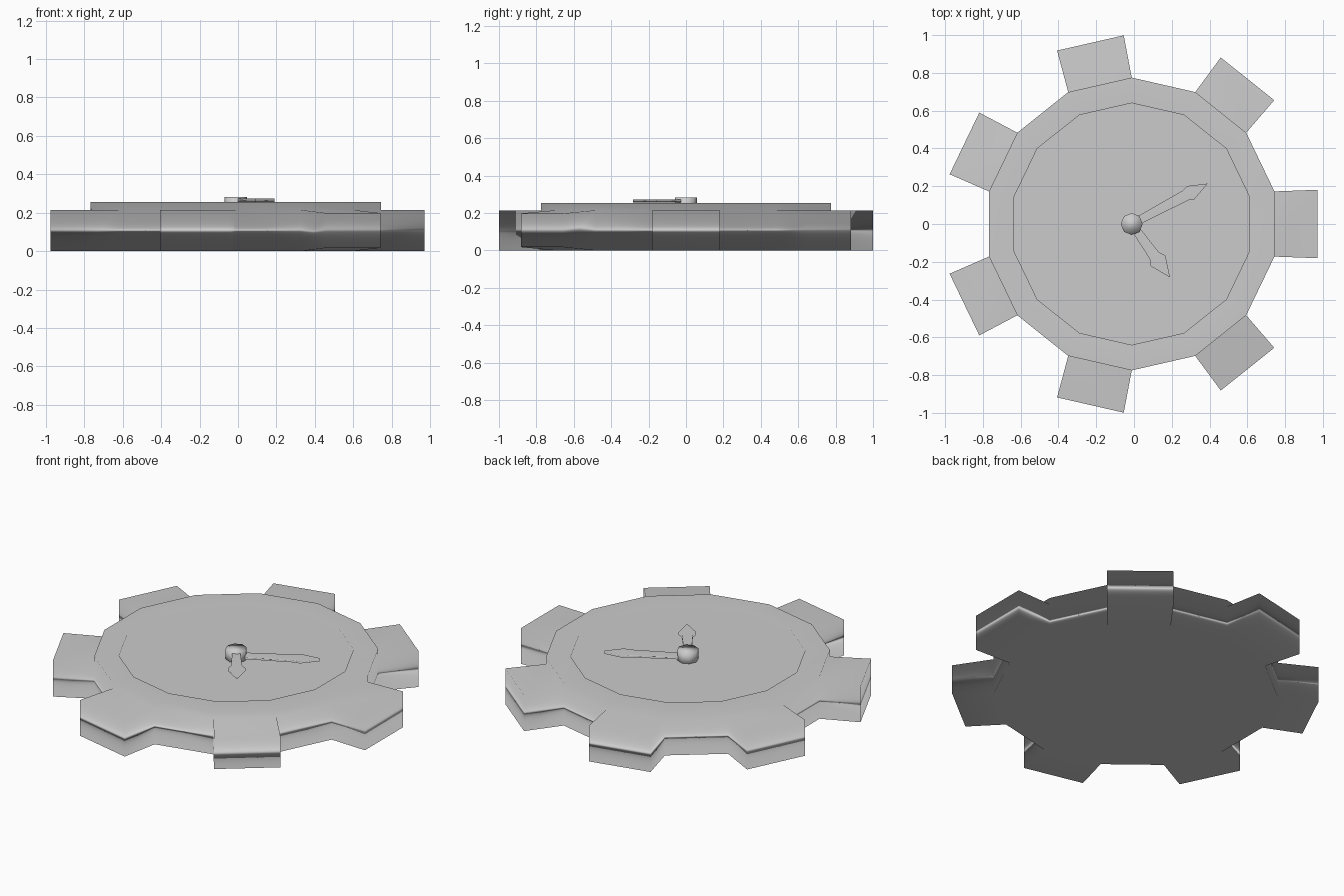
import bpy, bmesh, math
from mathutils import Vector, Matrix

cube = bpy.data.objects.get("Cube")
if cube:
    bpy.data.objects.remove(cube, do_unlink=True)

grey = bpy.data.materials.new("light grey")
grey.use_nodes = True
colour = (0.6, 0.6, 0.6, 1)
grey.diffuse_color = colour
grey.node_tree.nodes["Principled BSDF"].inputs["Base Color"].default_value = colour

SIDES = 14
STEP = math.tau / SIDES
RADIUS = 0.775
RIM_INNER = 0.64
TOOTH_REACH = 0.983
TOOTH_FLARE = 1.05
CENTRE = Vector((-0.012, 0, 0))
APOTHEM = RADIUS * math.cos(STEP / 2)


def finish(bm, name):
    bmesh.ops.recalc_face_normals(bm, faces=bm.faces)
    for face in bm.faces:
        face.smooth = True
    mesh = bpy.data.meshes.new(name)
    bm.to_mesh(mesh)
    bm.free()
    mesh.materials.append(grey)
    obj = bpy.data.objects.new(name, mesh)
    obj.location = CENTRE
    bpy.context.collection.objects.link(obj)
    return obj


def weight_normals(obj):
    # large flat faces dominate the smooth shading
    mod = obj.modifiers.new("weighted_normals", "WEIGHTED_NORMAL")
    mod.mode = "FACE_AREA"
    mod.weight = 75
    mod.thresh = 0.001


def extrude(bm, face, offset):
    new = bmesh.ops.extrude_discrete_faces(bm, faces=[face])["faces"][0]
    bmesh.ops.translate(bm, verts=new.verts, vec=offset)
    return new


# Gear body: a low prism with every second side pulled out as a tooth
bm = bmesh.new()
bmesh.ops.create_cone(bm, cap_ends=True, segments=SIDES, radius1=RADIUS, radius2=RADIUS,
                      depth=0.215, matrix=Matrix.Translation((0, 0, 0.1075)))
# turn the prism so that a flat side faces +x
side = max(bm.faces, key=lambda f: f.calc_center_median().x - abs(f.normal.z) * 9)
mid = side.calc_center_median()
bmesh.ops.rotate(bm, verts=bm.verts, matrix=Matrix.Rotation(-math.atan2(mid.y, mid.x), 3, "Z"))
bm.normal_update()
top = max(bm.faces, key=lambda f: f.calc_center_median().z)

for i in range(SIDES // 2):
    angle = 2 * i * STEP
    out = Vector((math.cos(angle), math.sin(angle), 0))
    root = max(bm.faces, key=lambda f: f.normal.dot(out) if f.calc_center_median().length < 0.8 else -1)
    tip = extrude(bm, root, out * (TOOTH_REACH - APOTHEM))
    across = Vector((-out.y, out.x, 0))
    for v in tip.verts:
        v.co += across * v.co.dot(across) * (TOOTH_FLARE - 1)
        # the front left tooth narrows towards its tip
        if i == 6:
            v.co.z = 0.11 + (v.co.z - 0.11) * 0.84
    bm.normal_update()

# Raised rim and sunken dial
top = extrude(bm, top, (0, 0, 0.04))
bm.normal_update()
dial = extrude(bm, top, (0, 0, 0))
for v in dial.verts:
    v.co.x *= RIM_INNER / RADIUS
    v.co.y *= RIM_INNER / RADIUS
extrude(bm, dial, (0, 0, -0.035))
weight_normals(finish(bm, "gear_body"))

# Hub
bm = bmesh.new()
bmesh.ops.create_cone(bm, cap_ends=True, segments=8, radius1=0.058, radius2=0.058,
                      depth=0.08, matrix=Matrix.Translation((0, 0, 0.243)))
finish(bm, "hub")


# Hands: an arrow outline with thickness
def hand(name, neck, shoulder, tip, half_width, head, angle, z, thick):
    half = [(0, 0.02), (neck, half_width), (shoulder, head)]
    outline = half + [(tip, 0)] + [(x, -y) for x, y in reversed(half)]
    bm = bmesh.new()
    face = bm.faces.new([bm.verts.new((x, y, z)) for x, y in outline])
    new = bmesh.ops.extrude_face_region(bm, geom=[face])["geom"]
    bmesh.ops.translate(bm, vec=(0, 0, thick), verts=[g for g in new if isinstance(g, bmesh.types.BMVert)])
    obj = finish(bm, name)
    obj.rotation_euler.z = math.radians(angle)
    weight_normals(obj)


hand("minute_hand", 0.325, 0.353, 0.456, 0.03, 0.04, 28, 0.228, 0.02)
hand("hour_hand", 0.205, 0.24, 0.347, 0.03, 0.048, -54.4, 0.257, 0.016)
